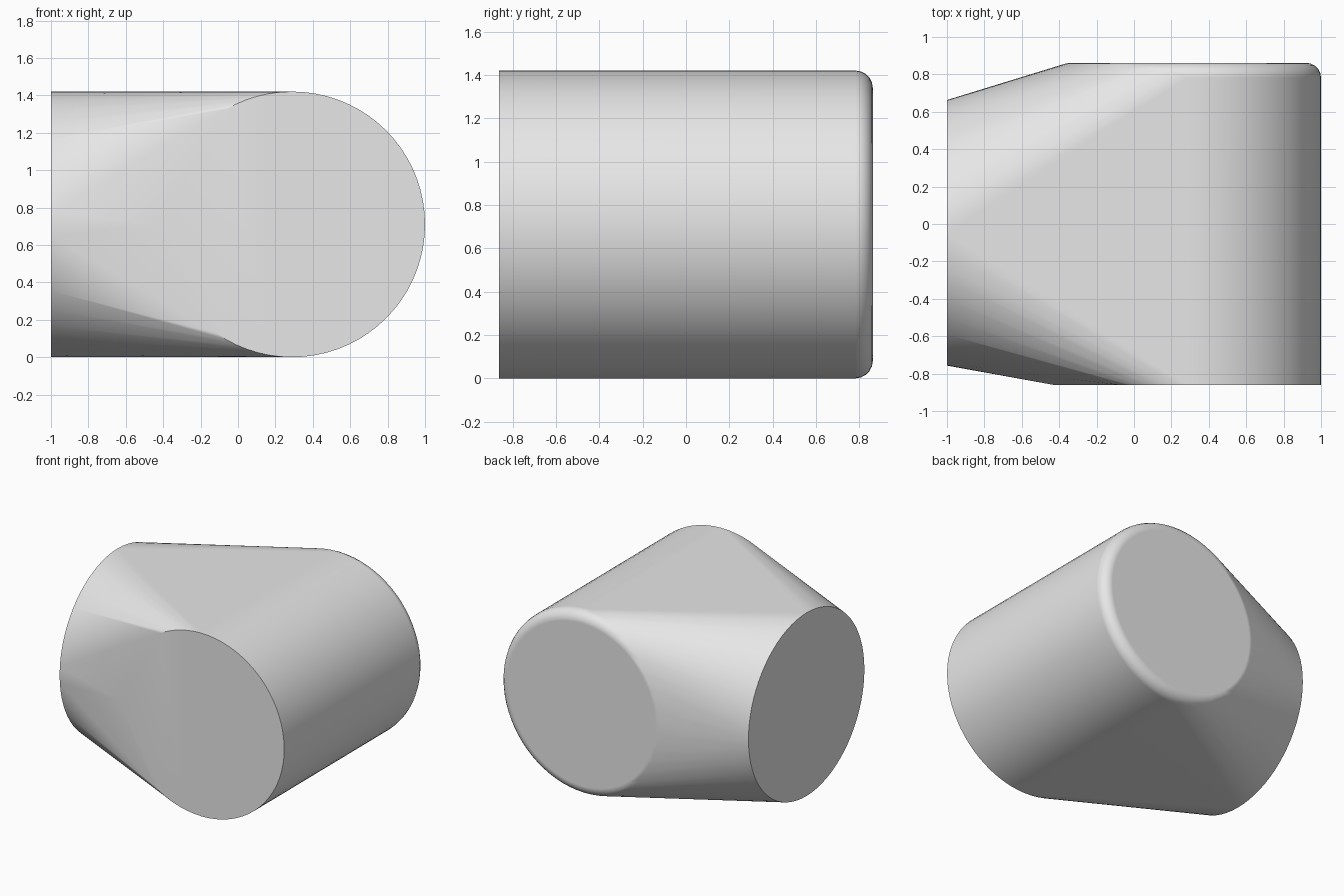
import bpy, bmesh, math
from mathutils import Vector

cube = bpy.data.objects.get("Cube")
if cube:
    bpy.data.objects.remove(cube, do_unlink=True)

R = 0.71          # pipe radius
BEVEL = 0.08      # rounding of the back rim
SEGMENTS = 72
AXIS_X, BRANCH_Y, HALF_Y = 0.29, -0.047, 0.862

grey = bpy.data.materials.new("plain_grey")
grey.use_nodes = True
grey.diffuse_color = (0.8, 0.8, 0.8, 1)
grey.node_tree.nodes["Principled BSDF"].inputs["Base Color"].default_value = (0.8, 0.8, 0.8, 1)


def ring(radius, place, skip=lambda deg: False):
    """Points of a circle, laid out in space by place(u, v)."""
    points = []
    for i in range(SEGMENTS):
        deg = 360 * i / SEGMENTS
        if not skip(deg):
            a = math.radians(deg)
            points.append(Vector(place(radius * math.cos(a), radius * math.sin(a))))
    return points


def main_ring(radius, y, skip=lambda deg: False):
    return ring(radius, lambda u, v: (AXIS_X + u, y, R + v), skip)


# Front opening, with two straight chords on the branch side
points = main_ring(R, -HALF_Y, lambda d: 121 < d < 179 or 181 < d < 234)

# Side branch opening
points += ring(R, lambda u, v: (-1, BRANCH_Y + u, R + v))

# Rounded back rim
for i in range(6):
    a = math.radians(90 * i / 5)
    points += main_ring(R - BEVEL * (1 - math.cos(a)),
                        HALF_Y - BEVEL * (1 - math.sin(a)))

# Wrap the openings in one taut skin
bm = bmesh.new()
for p in points:
    bm.verts.new(p)
hull = bmesh.ops.convex_hull(bm, input=bm.verts[:])
loose = {e for e in hull["geom_interior"] + hull["geom_unused"]
         if isinstance(e, bmesh.types.BMVert)}
bmesh.ops.delete(bm, geom=list(loose), context="VERTS")
bmesh.ops.dissolve_limit(bm, angle_limit=math.radians(0.3),
                         verts=bm.verts[:], edges=bm.edges[:])
bmesh.ops.recalc_face_normals(bm, faces=bm.faces[:])

mesh = bpy.data.meshes.new("pipe_junction")
bm.to_mesh(mesh)
bm.free()
mesh.materials.append(grey)
body = bpy.data.objects.new("pipe_junction", mesh)
bpy.context.collection.objects.link(body)

# Smooth sides, crisp opening rims
bpy.ops.object.select_all(action="DESELECT")
body.select_set(True)
bpy.context.view_layer.objects.active = body
bpy.ops.object.shade_smooth_by_angle(angle=math.radians(30))
weighted = body.modifiers.new("flat_ends", "WEIGHTED_NORMAL")
weighted.keep_sharp = True
